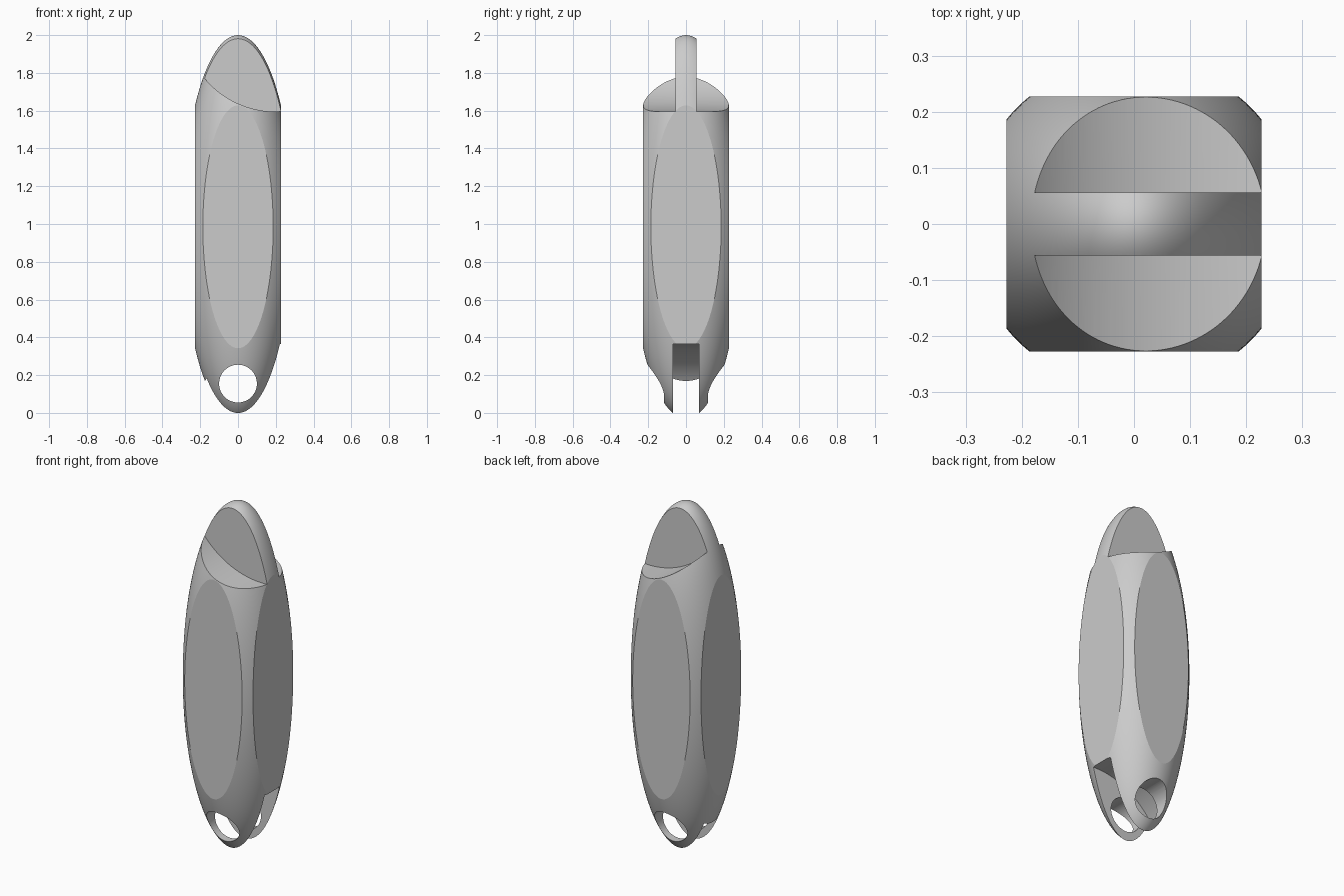
import bpy, math
from mathutils import Matrix

if "Cube" in bpy.data.objects:
    bpy.data.objects.remove(bpy.data.objects["Cube"])

A, C, ZC = 0.294, 1.0146, 0.985   # ellipsoid radius, half height, centre height
FLAT = 0.2275                     # distance of the side flats from the axis


def finish(obj, name):
    obj.name = name
    bpy.ops.object.transform_apply(location=True, rotation=True, scale=True)
    return obj


def box(name, loc, size):
    bpy.ops.mesh.primitive_cube_add(size=1, location=loc)
    bpy.context.object.scale = size
    return finish(bpy.context.object, name)


def cross_cylinder(name, x, z, radius, y0, y1, sides):
    # cylinder lying along y between y0 and y1
    bpy.ops.mesh.primitive_cylinder_add(
        vertices=sides, radius=radius, depth=y1 - y0,
        location=(x, (y0 + y1) / 2, z), rotation=(math.pi / 2, 0, 0))
    return finish(bpy.context.object, name)


def boolean(target, cutter, operation):
    mod = target.modifiers.new(cutter.name, 'BOOLEAN')
    mod.operation = operation
    mod.solver = 'EXACT'
    mod.object = cutter
    bpy.context.view_layer.objects.active = target
    bpy.ops.object.modifier_apply(modifier=mod.name)
    bpy.data.objects.remove(cutter, do_unlink=True)


# body: stretched ellipsoid
bpy.ops.mesh.primitive_uv_sphere_add(segments=128, ring_count=160, radius=1)
link = bpy.context.object
link.name = "link_body"
link.data.transform(Matrix.Translation((0, 0, ZC)) @ Matrix.Diagonal((A, A, C, 1)))

# four side flats
boolean(link, box("side_flats", (0, 0, 1), (2 * FLAT, 2 * FLAT, 3)), 'INTERSECT')

# curved shoulders on both sides, leaving the top tongue
for y0, y1 in ((-0.5, -0.056), (0.056, 0.5)):
    boolean(link, cross_cylinder("shoulder_cut", 0.2, 2.086, 0.491, y0, y1, 192), 'DIFFERENCE')

# curved slot that forms the bottom fork
boolean(link, cross_cylinder("fork_slot", 0.2, -0.092, 0.457, -0.07, 0.07, 192), 'DIFFERENCE')

# pin hole through the fork
boolean(link, cross_cylinder("pin_hole", 0, 0.155, 0.1, -0.5, 0.5, 64), 'DIFFERENCE')

# smooth curves, crisp cut edges
bpy.ops.object.select_all(action='DESELECT')
link.select_set(True)
bpy.context.view_layer.objects.active = link
bpy.ops.object.shade_smooth_by_angle(angle=math.radians(8))
